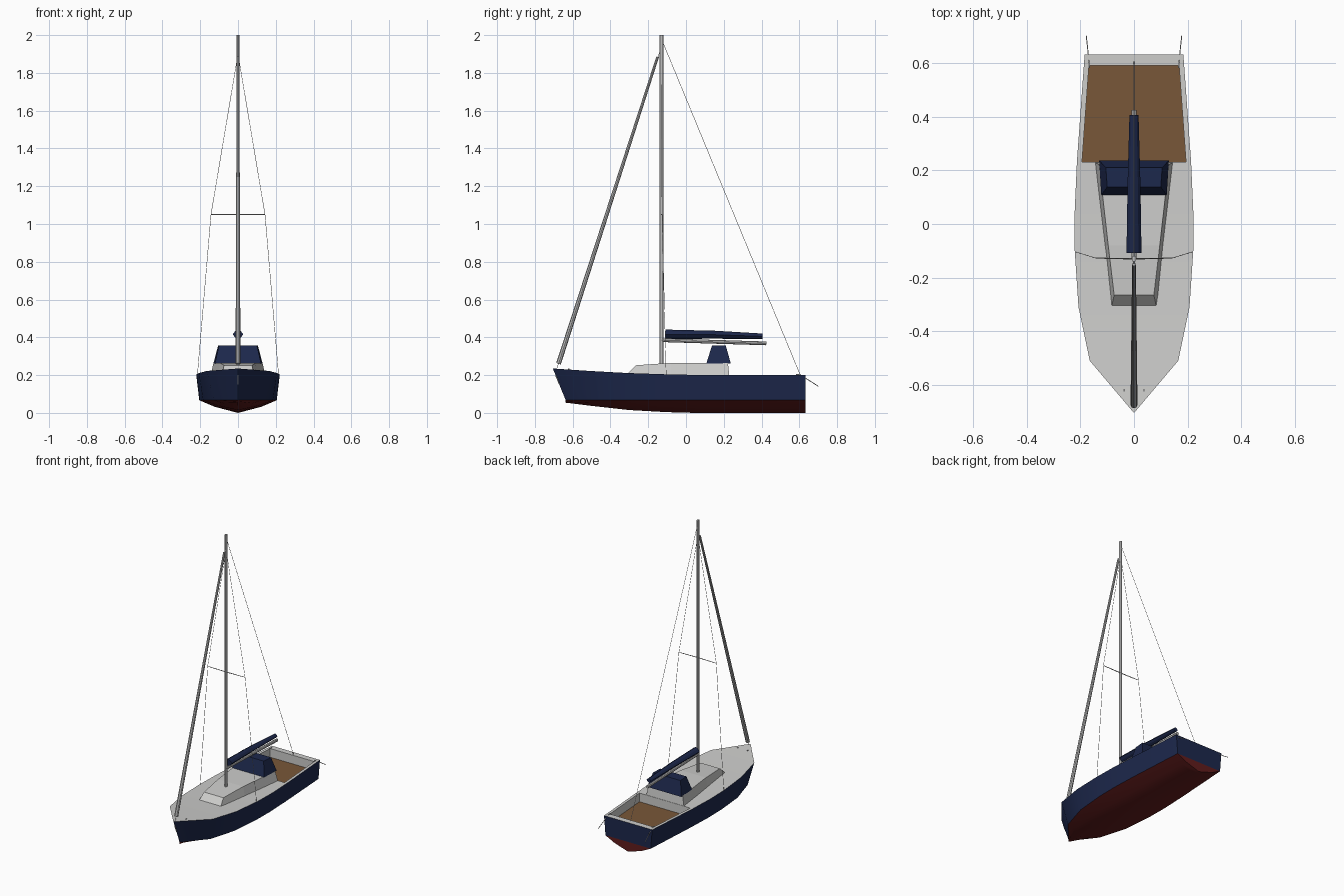
import bpy, bmesh
from math import radians
from mathutils import Vector, Matrix

cube = bpy.data.objects.get("Cube")
if cube:
    bpy.data.objects.remove(cube, do_unlink=True)


def material(name, rgb):
    m = bpy.data.materials.new(name)
    m.use_nodes = True
    m.diffuse_color = (*rgb, 1)
    bsdf = next(n for n in m.node_tree.nodes if n.type == 'BSDF_PRINCIPLED')
    bsdf.inputs["Base Color"].default_value = (*rgb, 1)
    return m


NAVY = material("navy", (0.012, 0.021, 0.072))
RED = material("bottom red", (0.12, 0.012, 0.012))
GREY = material("deck grey", (0.61, 0.61, 0.6))
TEAK = material("teak", (0.19, 0.095, 0.04))
METAL = material("metal", (0.52, 0.52, 0.52))


def finish(bm, name, *mats):
    bmesh.ops.recalc_face_normals(bm, faces=bm.faces)
    mesh = bpy.data.meshes.new(name)
    bm.to_mesh(mesh)
    bm.free()
    ob = bpy.data.objects.new(name, mesh)
    bpy.context.collection.objects.link(ob)
    for m in mats:
        mesh.materials.append(m)
    return ob


def rod(name, a, b, r1, r2, sides=8, squash=1):
    """Tapered metal rod from a to b, narrowed across x by squash."""
    a, b = Vector(a), Vector(b)
    bm = bmesh.new()
    bmesh.ops.create_cone(bm, cap_ends=True, segments=sides, radius1=r1, radius2=r2,
                          depth=(b - a).length)
    turn = (b - a).to_track_quat('Z', 'Y').to_matrix().to_4x4()
    bm.transform(Matrix.Translation((a + b) / 2) @ Matrix.Diagonal((squash, 1, 1, 1)) @ turn)
    return finish(bm, name, METAL)


def wire(name, a, b):
    return rod(name, a, b, 0.0012, 0.0012, 6)


def loft(name, rings, mat):
    """Closed solid through rings of equal point count."""
    bm = bmesh.new()
    rows = [[bm.verts.new(p) for p in ring] for ring in rings]
    n = len(rows[0])
    for r, s in zip(rows, rows[1:]):
        for i in range(n):
            bm.faces.new((r[i], r[(i + 1) % n], s[(i + 1) % n], s[i]))
    bm.faces.new(rows[0])
    bm.faces.new(rows[-1])
    return finish(bm, name, mat)


def trapezoid(y0, w0, z0, y1, w1, z1):
    return [(-w0, y0, z0), (w0, y0, z0), (w1, y1, z1), (-w1, y1, z1)]


# Hull stations: deck y, low y, deck half width, chine half width, deck z, keel z
STATIONS = [
    (-0.705, -0.637, 0, 0, 0.235, 0.054),
    (-0.51, -0.49, 0.165, 0.128, 0.222, 0.036),
    (-0.31, -0.30, 0.207, 0.185, 0.211, 0.015),
    (-0.10, -0.10, 0.221, 0.203, 0.204, 0.004),
    (0.05, 0.05, 0.221, 0.205, 0.201, 0),
    (0.231, 0.231, 0.213, 0.198, 0.2, 0),
    (0.592, 0.592, 0.187, 0.176, 0.2, 0),
    (0.632, 0.632, 0.184, 0.173, 0.2, 0),
]
CHINE, FLOOR, COCKPIT = 0.067, 0.14, 5

bm = bmesh.new()
rows = []
for y, low, wd, wc, zd, zk in STATIONS:
    inner = max(wd - 0.019, 0)
    half = [(inner, y, FLOOR), (inner, y, zd), (wd, y, zd), (wc, low, CHINE),
            (wc * 0.6, low, zk + (CHINE - zk) * 0.48)]
    ring = half + [(0, low, zk)] + [(-x, a, b) for x, a, b in reversed(half)]
    rows.append([bm.verts.new(p) for p in ring])

# Strip colours from the cockpit wall outward and around the keel
side = [GREY, GREY, NAVY, RED, RED]
order = [NAVY, RED, GREY, TEAK]
strips = [order.index(m) for m in side + side[::-1]]
for k, (r, s) in enumerate(zip(rows, rows[1:])):
    for i, mi in enumerate(strips):
        if i in (0, 9) and k != COCKPIT:
            continue
        bm.faces.new((r[i], r[i + 1], s[i + 1], s[i])).material_index = mi
    if k == COCKPIT:
        bm.faces.new((r[0], r[10], s[10], s[0])).material_index = 3
        for t in (r, s):
            bm.faces.new((t[0], t[1], t[9], t[10])).material_index = 2
    else:
        bm.faces.new((r[1], r[9], s[9], s[1])).material_index = 2

# Transom, split at the waterline
t = rows[-1]
bm.faces.new((t[1], t[2], t[3], t[7], t[8], t[9])).material_index = 0
bm.faces.new(t[3:8]).material_index = 1
bmesh.ops.delete(bm, geom=[v for v in bm.verts if not v.link_faces], context='VERTS')
bmesh.ops.remove_doubles(bm, verts=bm.verts, dist=0.0005)
hull = finish(bm, "hull", *order)
hull.data.shade_smooth()
hull.data.set_sharp_from_angle(angle=radians(32))

# Cabin and spray hood
loft("cabin", [
    trapezoid(-0.325, 0.087, 0.19, -0.265, 0.074, 0.252),
    trapezoid(-0.08, 0.11, 0.19, -0.08, 0.096, 0.265),
    trapezoid(0.23, 0.146, 0.19, 0.222, 0.13, 0.264),
], GREY)
loft("spray_hood", [
    [(-0.122, 0.108, 0.262), (0.122, 0.108, 0.262), (0.13, 0.237, 0.262), (-0.13, 0.237, 0.262)],
    [(-0.1, 0.138, 0.358), (0.1, 0.138, 0.358), (0.105, 0.21, 0.358), (-0.105, 0.21, 0.358)],
], NAVY)

# Mast, boom, stowed mainsail and furled headsail
MAST = -0.13
rod("mast", (0, MAST, 0.255), (0, MAST, 2), 0.011, 0.011, 10, 0.8)
rod("boom", (0, MAST, 0.385), (0, 0.425, 0.368), 0.01, 0.01)
PROFILE = [(0, 1), (0.6, 0.6), (1, 0), (0.6, -0.6), (0, -1), (-0.6, -0.6), (-1, 0), (-0.6, 0.6)]
loft("sail_cover", [
    [(x * w, y, zc + z * h) for x, z in PROFILE]
    for y, w, h, zc in [(-0.108, 0.028, 0.025, 0.416), (0.15, 0.024, 0.021, 0.414),
                        (0.406, 0.017, 0.015, 0.405)]
], NAVY)
rod("furled_headsail", (0, -0.675, 0.26), (0, -0.15, 1.885), 0.013, 0.007)
wire("forestay", (0, -0.685, 0.23), (0, MAST, 1.94))
wire("backstay", (0, MAST, 1.98), (0, 0.605, 0.2))
rod("stem_fitting", (0, -0.69, 0.2), (0, -0.67, 0.152), 0.003, 0.003, 6)

# Paired rigging and deck fittings
for s, name in ((1, "left"), (-1, "right")):
    tip = (s * 0.143, -0.127, 1.05)
    rod(f"{name}_spreader", (0, MAST, 1.05), tip, 0.003, 0.002, 6)
    wire(f"{name}_upper_shroud", (0, MAST, 1.9), tip)
    wire(f"{name}_lower_shroud", tip, (s * 0.215, -0.105, 0.2))
    rod(f"{name}_stern_line", (s * 0.167, 0.6, 0.205), (s * 0.178, 0.702, 0.14),
        0.002, 0.002, 6)
    for end, x, y, z, half in (("bow", 0.037, -0.62, 0.231, 0.004),
                               ("stern", 0.167, 0.594, 0.202, 0.012)):
        rod(f"{name}_{end}_cleat", (s * x, y - half, z), (s * x, y + half, z),
            0.003, 0.003, 6)
